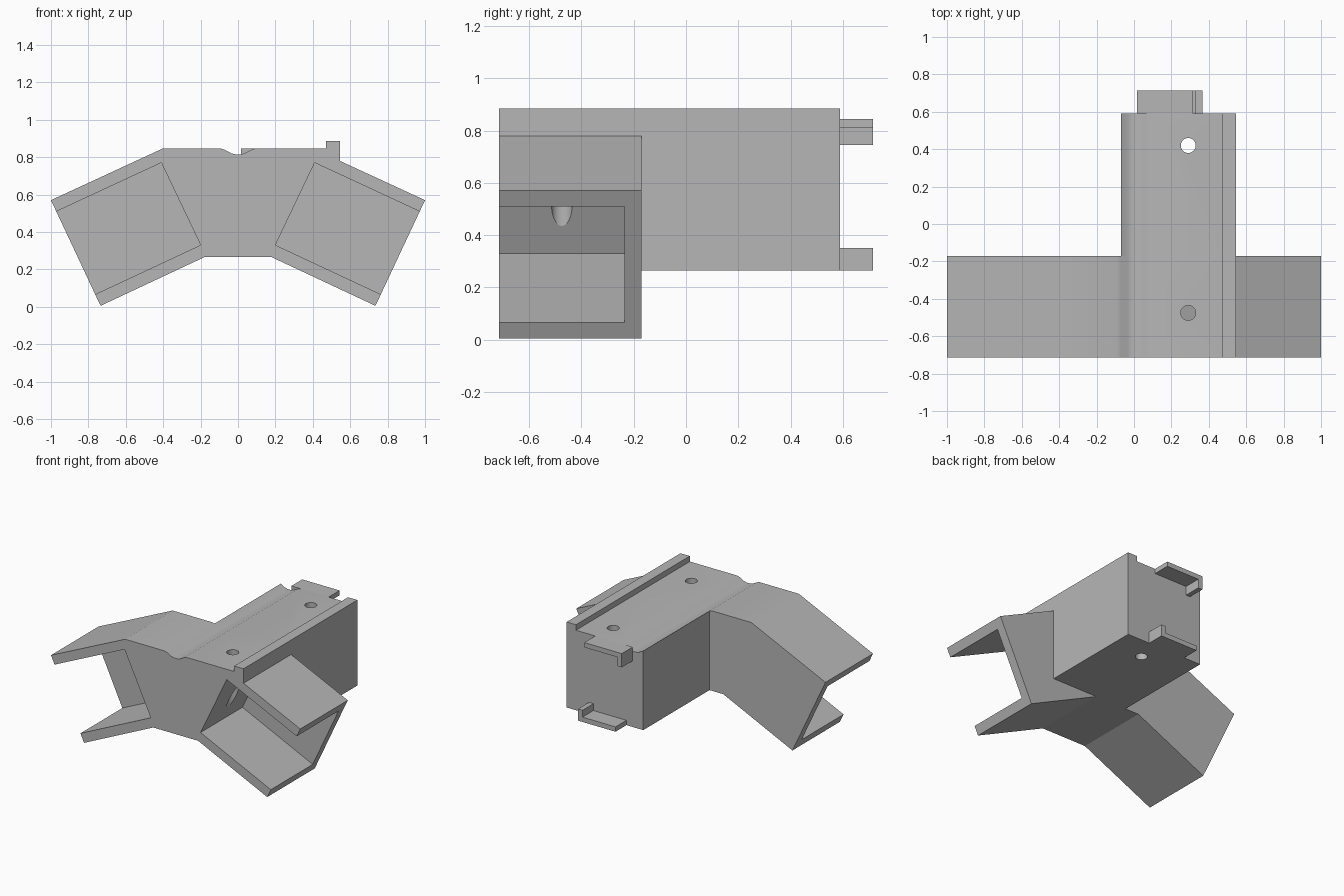
import bpy, bmesh, math

cube = bpy.data.objects.get("Cube")
if cube:
    bpy.data.objects.remove(cube, do_unlink=True)

FRONT, WING_BACK, BACK, TAB_END = -0.715, -0.17, 0.59, 0.715
BOTTOM, TOP, LIP_TOP = 0.265, 0.845, 0.885
BODY_LEFT, BODY_RIGHT = -0.07, 0.545

grey = bpy.data.materials.new("plain grey")
grey.use_nodes = True
colour = (0.47, 0.47, 0.47, 1)
grey.diffuse_color = colour
grey.node_tree.nodes["Principled BSDF"].inputs["Base Color"].default_value = colour


def prism(name, profile, y0, y1):
    """Extrude an x-z profile along y."""
    bm = bmesh.new()
    face = bm.faces.new([bm.verts.new((x, y0, z)) for x, z in profile])
    grown = bmesh.ops.extrude_face_region(bm, geom=[face])
    moved = [v for v in grown["geom"] if isinstance(v, bmesh.types.BMVert)]
    bmesh.ops.translate(bm, verts=moved, vec=(0, y1 - y0, 0))
    bmesh.ops.recalc_face_normals(bm, faces=bm.faces)
    mesh = bpy.data.meshes.new(name)
    bm.to_mesh(mesh)
    bm.free()
    mesh.materials.append(grey)
    obj = bpy.data.objects.new(name, mesh)
    bpy.context.collection.objects.link(obj)
    return obj


def drill(name, y, z0, z1):
    """Vertical round cutter for a screw hole."""
    bpy.ops.mesh.primitive_cylinder_add(vertices=32, radius=0.04, depth=z1 - z0,
                                        location=(0.29, y, (z0 + z1) / 2))
    obj = bpy.context.object
    obj.name = name
    obj.data.materials.append(grey)
    return obj


def cut(target, cutter):
    cutter.hide_render = True
    mod = target.modifiers.new("cut", "BOOLEAN")
    mod.operation, mod.solver, mod.object = "DIFFERENCE", "EXACT", cutter
    bpy.context.view_layer.objects.active = target
    bpy.ops.object.modifier_apply(modifier=mod.name)
    bpy.data.objects.remove(cutter, do_unlink=True)


# Shared top outline, from the raised lip leftwards through the shallow groove
lip = [(BODY_RIGHT, LIP_TOP), (0.47, LIP_TOP), (0.47, TOP)]
half_groove = [(0.09, TOP), (0.07, 0.839), (0.035, 0.82), (0.015, 0.815)]
groove = half_groove + [(-x, z) for x, z in reversed(half_groove)]

# Angled front bracket with two drooping wings
bracket = prism("wing_bracket",
                [(-0.735, 0.005), (-0.18, BOTTOM), (0.18, BOTTOM), (0.735, 0.005),
                 (1, 0.57), (BODY_RIGHT, 0.78)] + lip + groove
                + [(-0.405, TOP), (-1, 0.57)], FRONT, WING_BACK)

# Open channels in both wings
channel = [(0.41, 0.77), (0.20, 0.33), (1.045, -0.065), (1.25, 0.38)]
for side in (1, -1):
    cut(bracket, prism("channel_cutter", [(side * x, z) for x, z in channel],
                       FRONT - 0.1, -0.235))
cut(bracket, drill("front_hole_cutter", -0.475, 0.32, 1))

# Long solid body behind the bracket
body = prism("rear_body",
             [(BODY_LEFT, BOTTOM), (BODY_RIGHT, BOTTOM)] + lip + groove[:-1],
             WING_BACK, BACK)
cut(body, drill("rear_hole_cutter", 0.42, 0, 1.1))

# Hooked tabs on the rear face
top_tab = prism("top_hook_tab",
                [(0.015, TOP), (0.015, 0.745), (0.05, 0.745), (0.05, 0.81),
                 (0.315, 0.81), (0.315, TOP)], BACK, TAB_END)
bottom_tab = prism("bottom_hook_tab",
                   [(0.365, BOTTOM), (0.365, 0.35), (0.33, 0.35), (0.33, 0.3),
                    (0.065, 0.3), (0.065, BOTTOM)], BACK, TAB_END)

# Soft shading in the groove and holes only
bpy.ops.object.select_all(action="DESELECT")
for part in (bracket, body, top_tab, bottom_tab):
    part.select_set(True)
bpy.context.view_layer.objects.active = bracket
bpy.ops.object.shade_smooth_by_angle(angle=math.radians(20))
